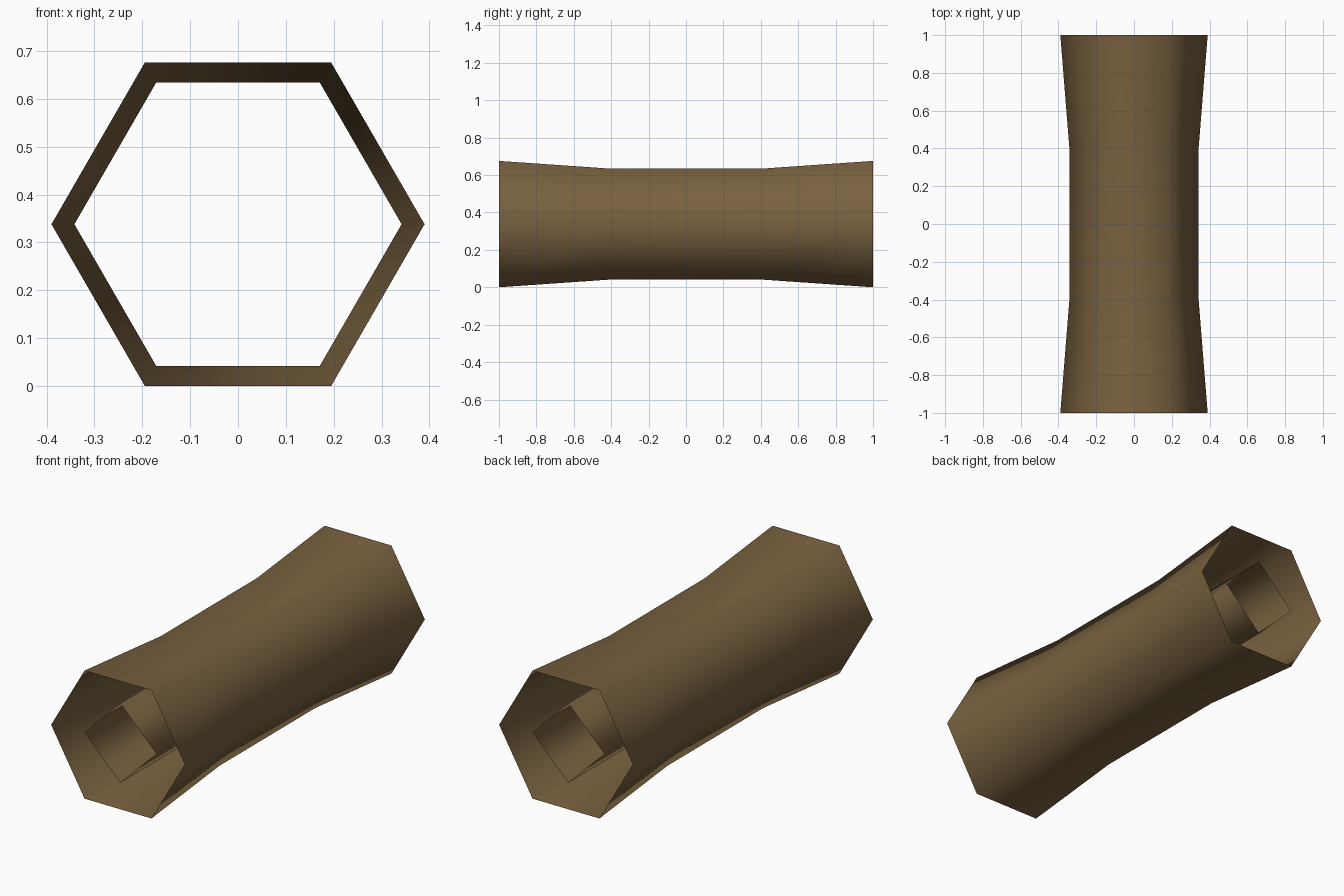
import bpy, bmesh, math

if "Cube" in bpy.data.objects:
    bpy.data.objects.remove(bpy.data.objects["Cube"])

CENTRE_Z = 0.338

brown = bpy.data.materials.new("earth brown")
brown.diffuse_color = (0.19, 0.12, 0.05, 1)
brown.use_nodes = True
brown.node_tree.nodes["Principled BSDF"].inputs["Base Color"].default_value = brown.diffuse_color


def open_tube(name, sides, profile):
    """Open, thin-walled tube along y from (y, radius) pairs."""
    bm = bmesh.new()
    rings = []
    for y, r in profile:
        angles = [2 * math.pi * i / sides for i in range(sides)]
        rings.append([bm.verts.new((r * math.cos(a), y, CENTRE_Z + r * math.sin(a)))
                      for a in angles])
    for a, b in zip(rings, rings[1:]):
        for i in range(sides):
            j = (i + 1) % sides
            face = bm.faces.new((a[i], b[i], b[j], a[j]))
            face.smooth = True
    mesh = bpy.data.meshes.new(name)
    bm.normal_update()
    bm.to_mesh(mesh)
    bm.free()
    mesh.materials.append(brown)
    obj = bpy.data.objects.new(name, mesh)
    bpy.context.collection.objects.link(obj)
    return obj


# Six-sided outer sleeve, flared at both ends
open_tube("outer_sleeve", 6, [(-1, 0.39), (-0.4, 0.342), (0.4, 0.342), (1, 0.39)])

# Four-sided inner tube running through the sleeve
open_tube("inner_tube", 4, [(-0.98, 0.21), (0.98, 0.21)])
